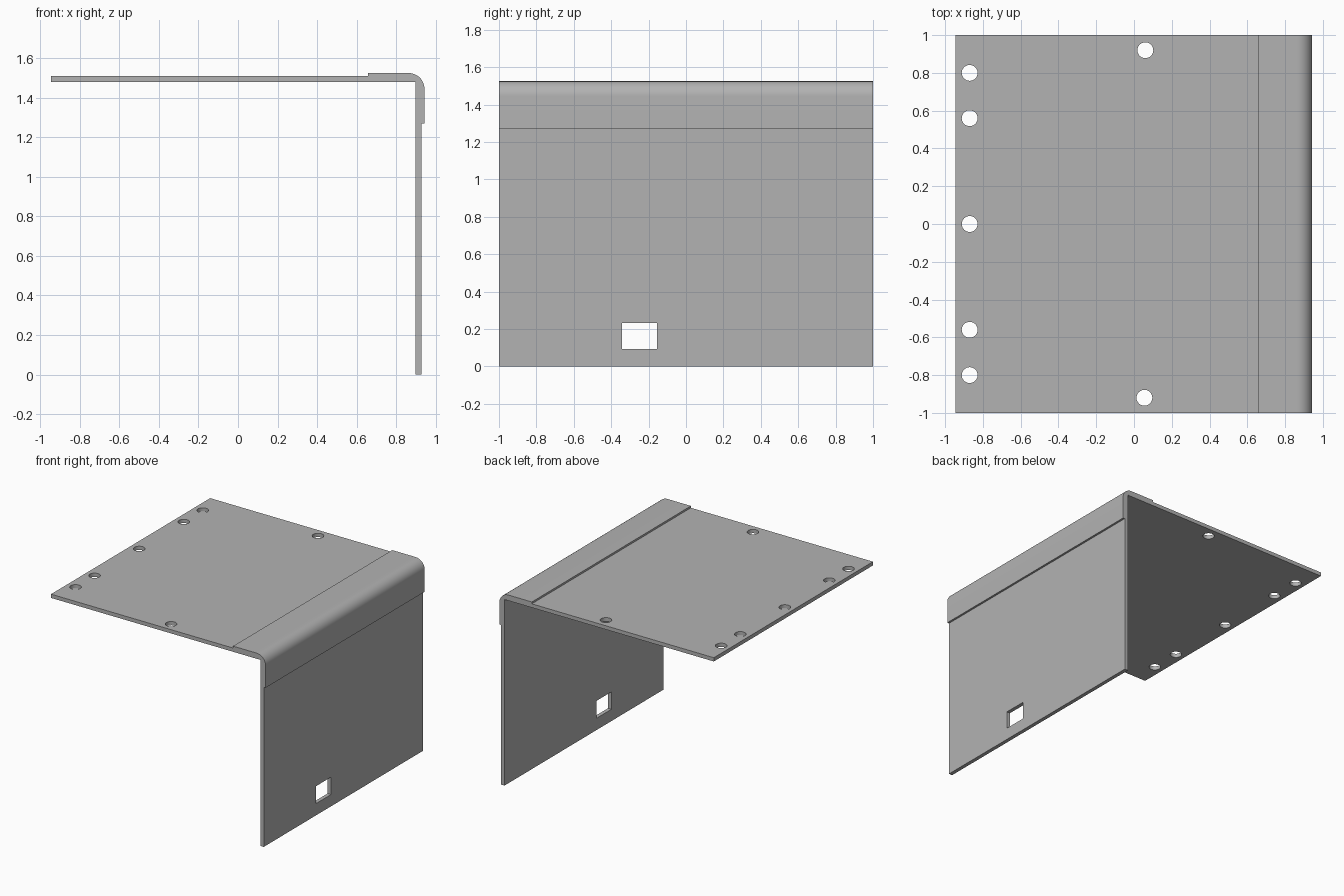
import bpy, bmesh, math
from mathutils import Matrix

cube = bpy.data.objects.get("Cube")
if cube:
    bpy.data.objects.remove(cube, do_unlink=True)

grey = bpy.data.materials.new("sheet_grey")
grey.use_nodes = True
colour = (0.45, 0.45, 0.45, 1)
grey.diffuse_color = colour
grey.node_tree.nodes["Principled BSDF"].inputs["Base Color"].default_value = colour


def make_object(name, bm):
    mesh = bpy.data.meshes.new(name)
    bmesh.ops.recalc_face_normals(bm, faces=bm.faces)
    bm.to_mesh(mesh)
    bm.free()
    mesh.materials.append(grey)
    obj = bpy.data.objects.new(name, mesh)
    bpy.context.scene.collection.objects.link(obj)
    return obj


# Bent bracket: side profile with a thicker, rounded corner, extruded along y
radius, right, top = 0.08, 0.943, 1.525
arc = [(right - radius + radius * math.sin(a), top - radius + radius * math.cos(a))
       for a in (math.radians(90 * i / 12) for i in range(13))]
profile = [(-0.945, 1.48), (-0.945, 1.51), (0.657, 1.51), (0.657, top), *arc,
           (right, 1.27), (0.927, 1.27), (0.927, 0), (0.897, 0), (0.897, 1.48)]
bm = bmesh.new()
face = bm.faces.new([bm.verts.new((x, -1, z)) for x, z in profile])
ext = bmesh.ops.extrude_face_region(bm, geom=[face])
bmesh.ops.translate(bm, vec=(0, 2, 0),
                    verts=[v for v in ext["geom"] if isinstance(v, bmesh.types.BMVert)])
bracket = make_object("bent_bracket", bm)

# Cutters: round holes through the top panel, window through the side wall
bm = bmesh.new()
holes = [(-0.87, y) for y in (-0.8, -0.56, 0, 0.56, 0.8)] + [(0.06, 0.92), (0.055, -0.92)]
for x, y in holes:
    bmesh.ops.create_cone(bm, cap_ends=True, segments=32, radius1=0.042, radius2=0.042,
                          depth=0.2, matrix=Matrix.Translation((x, y, 1.495)))
bmesh.ops.create_cube(bm, size=1, matrix=Matrix.Translation((0.912, -0.249, 0.163))
                      @ Matrix.Diagonal((0.2, 0.187, 0.138, 1)))
cutter = make_object("hole_cutter", bm)
cutter.hide_render = True
cutter.hide_viewport = True

cut = bracket.modifiers.new("holes", "BOOLEAN")
cut.operation = "DIFFERENCE"
cut.solver = "EXACT"
cut.object = cutter

# Apply the cut, then smooth the rounded bend and hole walls
bpy.context.view_layer.objects.active = bracket
bracket.select_set(True)
bpy.ops.object.modifier_apply(modifier=cut.name)
bpy.data.objects.remove(cutter, do_unlink=True)
bpy.ops.object.shade_smooth_by_angle(angle=math.radians(30))
